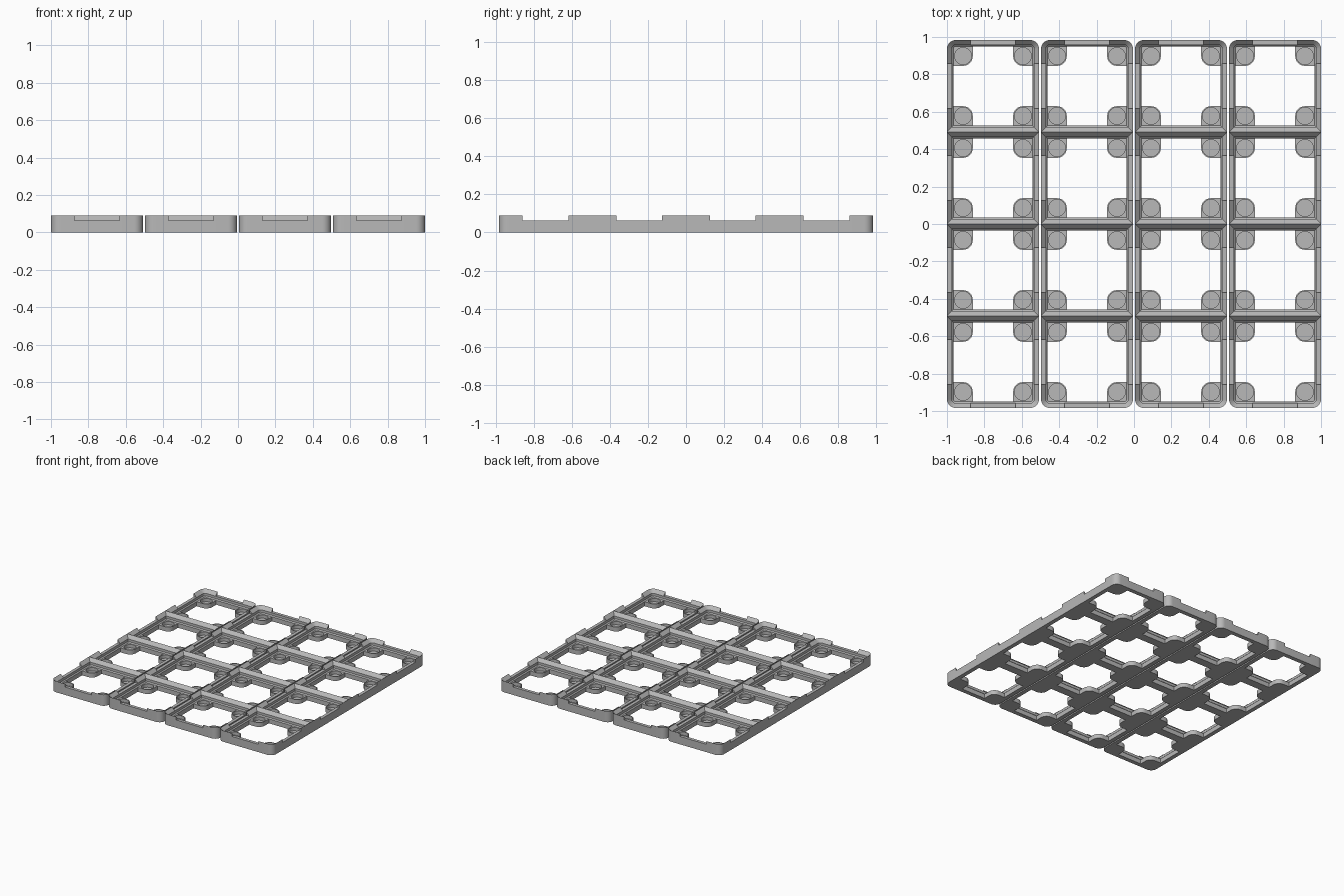
import bpy, bmesh, math

if "Cube" in bpy.data.objects:
    bpy.data.objects.remove(bpy.data.objects["Cube"])

H = 0.2459            # half a cell
PITCH_X = 0.5027      # columns stand slightly apart
TOP, LEDGE, FLOOR = 0.09, 0.064, 0.036
NOTCH = 0.12          # half length of the gaps in the outer walls
CORNER = 0.047
SEG = 8

grey = bpy.data.materials.new("plain grey")
grey.diffuse_color = (0.48, 0.48, 0.48, 1)
grey.use_nodes = True
grey.node_tree.nodes["Principled BSDF"].inputs["Base Color"].default_value = grey.diffuse_color


def finish(bm, name, x):
    bmesh.ops.remove_doubles(bm, verts=bm.verts, dist=1e-5)
    bmesh.ops.recalc_face_normals(bm, faces=bm.faces)
    me = bpy.data.meshes.new(name)
    bm.to_mesh(me)
    bm.free()
    me.materials.append(grey)
    ob = bpy.data.objects.new(name, me)
    ob.location.x = x
    bpy.context.collection.objects.link(ob)
    bpy.ops.object.select_all(action='DESELECT')
    ob.select_set(True)
    bpy.context.view_layer.objects.active = ob
    bpy.ops.object.shade_smooth_by_angle(angle=math.radians(30))


def outline(off, front_open, back_open):
    """Cell outline inset by off: list of (x, y, is_notch)."""
    pts = []
    for i, (sx, sy) in enumerate([(1, 1), (-1, 1), (-1, -1), (1, -1)]):
        r = CORNER if (back_open if sy > 0 else front_open) else 0
        c, rad = H - max(r, off), max(r - off, 0)
        for k in range(SEG + 1):
            a = math.pi / 2 * (i + k / SEG)
            pts.append((sx * c + rad * math.cos(a), sy * c + rad * math.sin(a), False))
        # gap in the side that follows this corner
        dx, dy = [(-1, 0), (0, -1), (1, 0), (0, 1)][i]
        nx, ny = -dy * -1, dx * -1
        cut = [back_open, True, front_open, True][i]
        w = H - off
        for t, low in [(-NOTCH, False), (-NOTCH, cut), (NOTCH, cut), (NOTCH, False)]:
            pts.append((dx * t + nx * w, dy * t + ny * w, low))
    return pts


def frame_cell(bm, cy, first, last):
    """One socket: outer wall, stepped pocket and underside."""
    profile = [(0, 0), (0, TOP), (0.026, LEDGE), (0.026, 0.044), (0.034, FLOOR), (0.034, 0)]
    rings = []
    for off, z in profile:
        rings.append([bm.verts.new((x, y + cy, min(z, LEDGE) if low else z))
                      for x, y, low in outline(off, first, last)])
    n = len(rings[0])
    for j in range(len(rings)):
        a, b = rings[j], rings[(j + 1) % len(rings)]
        for i in range(n):
            k = (i + 1) % n
            if j == 0:  # no wall where two cells join
                ys = (a[i].co.y - cy, a[k].co.y - cy)
                if (not last and min(ys) > H - 1e-5) or (not first and max(ys) < -H + 1e-5):
                    continue
            bm.faces.new((a[i], a[k], b[k], b[i]))


def magnet_pad(bm, cx, cy, sx, sy):
    """Corner pad with a blind round recess; sx, sy point to the outer corner."""
    s, r, n = 0.052, 0.045, 32
    px, py = cx + sx * (H - 0.086), cy + sy * (H - 0.086)
    loops = [[], [], [], []]
    for i in range(n):
        a = 2 * math.pi * i / n
        dx, dy = math.cos(a), math.sin(a)
        rounded = dx * sx <= 1e-6 and dy * sy <= 1e-6
        d = s if rounded else s / max(abs(dx), abs(dy))
        for loop, (rad, z) in zip(loops, [(d, 0), (d, FLOOR), (r, FLOOR), (r, 0.01)]):
            loop.append(bm.verts.new((px + dx * rad, py + dy * rad, z)))
    for a, b in zip(loops, loops[1:]):
        for i in range(n):
            k = (i + 1) % n
            bm.faces.new((a[i], a[k], b[k], b[i]))
    bm.faces.new(loops[0])
    bm.faces.new(loops[3])


# Four separate columns of four sockets
for col in range(4):
    x = (col - 1.5) * PITCH_X
    frame, pads = bmesh.new(), bmesh.new()
    for row in range(4):
        cy = (row - 1.5) * 2 * H
        frame_cell(frame, cy, row == 0, row == 3)
        for sx in (-1, 1):
            for sy in (-1, 1):
                magnet_pad(pads, 0, cy, sx, sy)
    finish(frame, f"socket_frame_{col + 1}", x)
    finish(pads, f"corner_pads_{col + 1}", x)
